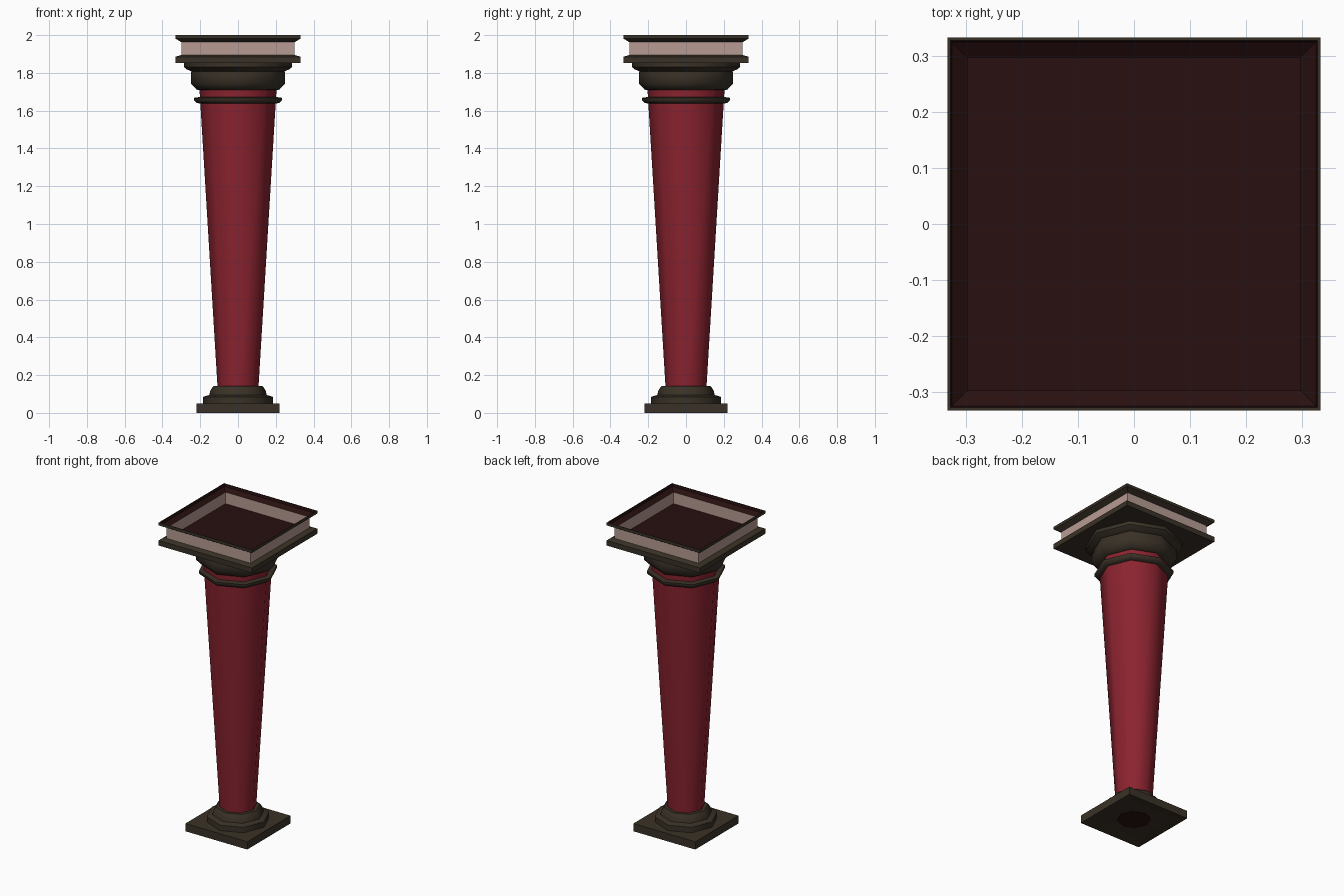
import bpy, bmesh, math

if "Cube" in bpy.data.objects:
    bpy.data.objects.remove(bpy.data.objects["Cube"])


def material(name, rgb):
    m = bpy.data.materials.new(name)
    m.diffuse_color = (*rgb, 1)
    m.use_nodes = True
    m.node_tree.nodes["Principled BSDF"].inputs["Base Color"].default_value = m.diffuse_color
    return m


RED = material("column red", (0.26, 0.017, 0.029))
BROWN = material("dark brown", (0.042, 0.031, 0.020))
PINK = material("pale pink stone", (0.47, 0.33, 0.29))
DARK = material("deep maroon", (0.021, 0.005, 0.005))
MATS = [RED, BROWN, PINK, DARK]


def lathe(name, profile, sides, mats, caps, smooth=True):
    """Sweep (half width, z) points round z; mats gives one material per band,
    caps the materials of the first and last ring's fill (or None)."""
    bm = bmesh.new()
    scale, turn = (math.sqrt(2), math.pi / 4) if sides == 4 else (1, 0)
    rings = []
    for r, z in profile:
        rings.append([bm.verts.new((r * scale * math.cos(turn + 2 * math.pi * i / sides),
                                    r * scale * math.sin(turn + 2 * math.pi * i / sides), z))
                      for i in range(sides)])
    for k, (a, b) in enumerate(zip(rings, rings[1:])):
        m = mats[k] if isinstance(mats, list) else mats
        for i in range(sides):
            j = (i + 1) % sides
            bm.faces.new((a[i], a[j], b[j], b[i])).material_index = MATS.index(m)
    if caps[0]:
        bm.faces.new(rings[0][::-1]).material_index = MATS.index(caps[0])
    if caps[1]:
        bm.faces.new(rings[-1]).material_index = MATS.index(caps[1])
    me = bpy.data.meshes.new(name)
    bm.to_mesh(me)
    bm.free()
    for m in MATS:
        me.materials.append(m)
    ob = bpy.data.objects.new(name, me)
    bpy.context.collection.objects.link(ob)
    if smooth:
        bpy.ops.object.select_all(action='DESELECT')
        ob.select_set(True)
        bpy.context.view_layer.objects.active = ob
        bpy.ops.object.shade_smooth_by_angle(angle=math.radians(47))
    return ob


# Square plinth with a shallow recess and a dark socket underneath
lathe("plinth", [(0.16, 0.008), (0.22, 0.0), (0.22, 0.05)], 4, BROWN, (BROWN, BROWN), False)
lathe("plinth_socket", [(0.10, 0.006), (0.10, 0.010)], 8, DARK, (DARK, None), False)

# Octagonal base moulding
lathe("base_moulding", [(0.185, 0.05), (0.185, 0.085), (0.152, 0.095),
                        (0.146, 0.12), (0.13, 0.142), (0.105, 0.142)],
      8, BROWN, (None, None))

# Tapered shaft, wider at the top
lathe("shaft", [(0.108, 0.13), (0.205, 1.73)], 8, RED, (None, None))

# Collar near the top of the shaft
lathe("collar", [(0.19, 1.637), (0.217, 1.64), (0.232, 1.655), (0.232, 1.668),
                 (0.19, 1.674)], 8, BROWN, (None, None))

# Stepped octagonal capital
lathe("capital_moulding", [(0.20, 1.708), (0.22, 1.712), (0.25, 1.745), (0.25, 1.79),
                           (0.247, 1.808), (0.27, 1.818), (0.285, 1.83), (0.285, 1.852)],
      8, BROWN, (BROWN, None))

# Square tray on top: brown ledge, pink frieze, flared brown rim, hollow inside
lathe("top_tray",
      [(0.332, 1.852), (0.332, 1.885), (0.30, 1.895), (0.30, 1.963), (0.332, 1.982),
       (0.332, 2.0), (0.327, 2.0), (0.324, 1.984), (0.297, 1.965), (0.297, 1.891)],
      4, [BROWN, BROWN, PINK, BROWN, BROWN, BROWN, DARK, DARK, PINK],
      (BROWN, DARK), False)
